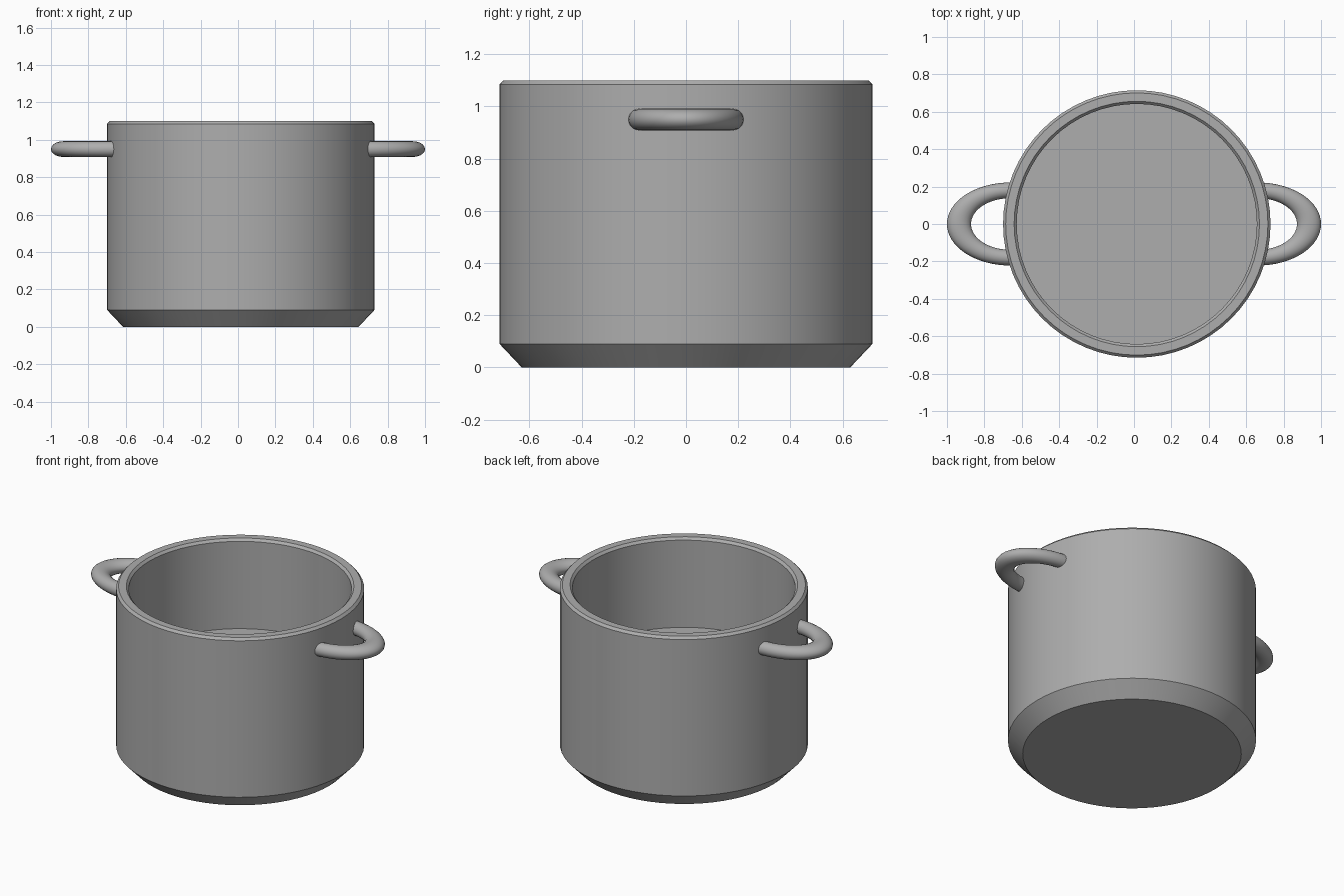
import bpy, bmesh
from math import sin, cos, pi, radians

if "Cube" in bpy.data.objects:
    bpy.data.objects.remove(bpy.data.objects["Cube"])

CX = 0.015  # pot axis sits slightly off centre between the handles


def skin_rings(name, rings):
    """Skin a list of equal-sized closed rings, capping both ends."""
    bm = bmesh.new()
    loops = [[bm.verts.new(p) for p in ring] for ring in rings]
    n = len(loops[0])
    for a, b in zip(loops, loops[1:]):
        for i in range(n):
            j = (i + 1) % n
            bm.faces.new((a[i], a[j], b[j], b[i]))
    bm.faces.new(loops[0])
    bm.faces.new(loops[-1])
    bmesh.ops.recalc_face_normals(bm, faces=bm.faces)
    mesh = bpy.data.meshes.new(name)
    bm.to_mesh(mesh)
    bm.free()
    ob = bpy.data.objects.new(name, mesh)
    bpy.context.collection.objects.link(ob)
    bpy.ops.object.select_all(action='DESELECT')
    ob.select_set(True)
    bpy.context.view_layer.objects.active = ob
    bpy.ops.object.shade_smooth_by_angle(angle=radians(30))
    mesh.materials.append(metal)


# Dark grey metal
metal = bpy.data.materials.new("dark_metal")
metal.diffuse_color = (0.42, 0.42, 0.42, 1)
metal.use_nodes = True
metal.node_tree.nodes["Principled BSDF"].inputs["Base Color"].default_value = metal.diffuse_color

# Pot: chamfered base and rim, straight walls, raised inner floor
profile = [(0.63, 0), (0.715, 0.09), (0.715, 1.085), (0.701, 1.10),
           (0.656, 1.10), (0.642, 1.085), (0.642, 0.53)]
SEG = 64
skin_rings("pot_body", [[(CX + r * cos(2 * pi * i / SEG), r * sin(2 * pi * i / SEG), z)
                         for i in range(SEG)] for r, z in profile])


# Handles: half rings stretched outward, ends buried in the wall
def handle(name, side, base_x):
    major, minor, sides, steps = 0.18, 0.042, 20, 32
    stretch = (1 - base_x) / (major + minor)
    rings = []
    for k in range(steps + 1):
        t = -pi / 2 + pi * k / steps
        ring = []
        for i in range(sides):
            p = 2 * pi * i / sides
            r = major + minor * cos(p)
            ring.append((side * (base_x + stretch * r * cos(t)), r * sin(t),
                         0.95 + minor * sin(p)))
        rings.append(ring)
    skin_rings(name, rings)


for name, side in (("left_handle", -1), ("right_handle", 1)):
    handle(name, side, 0.66)
